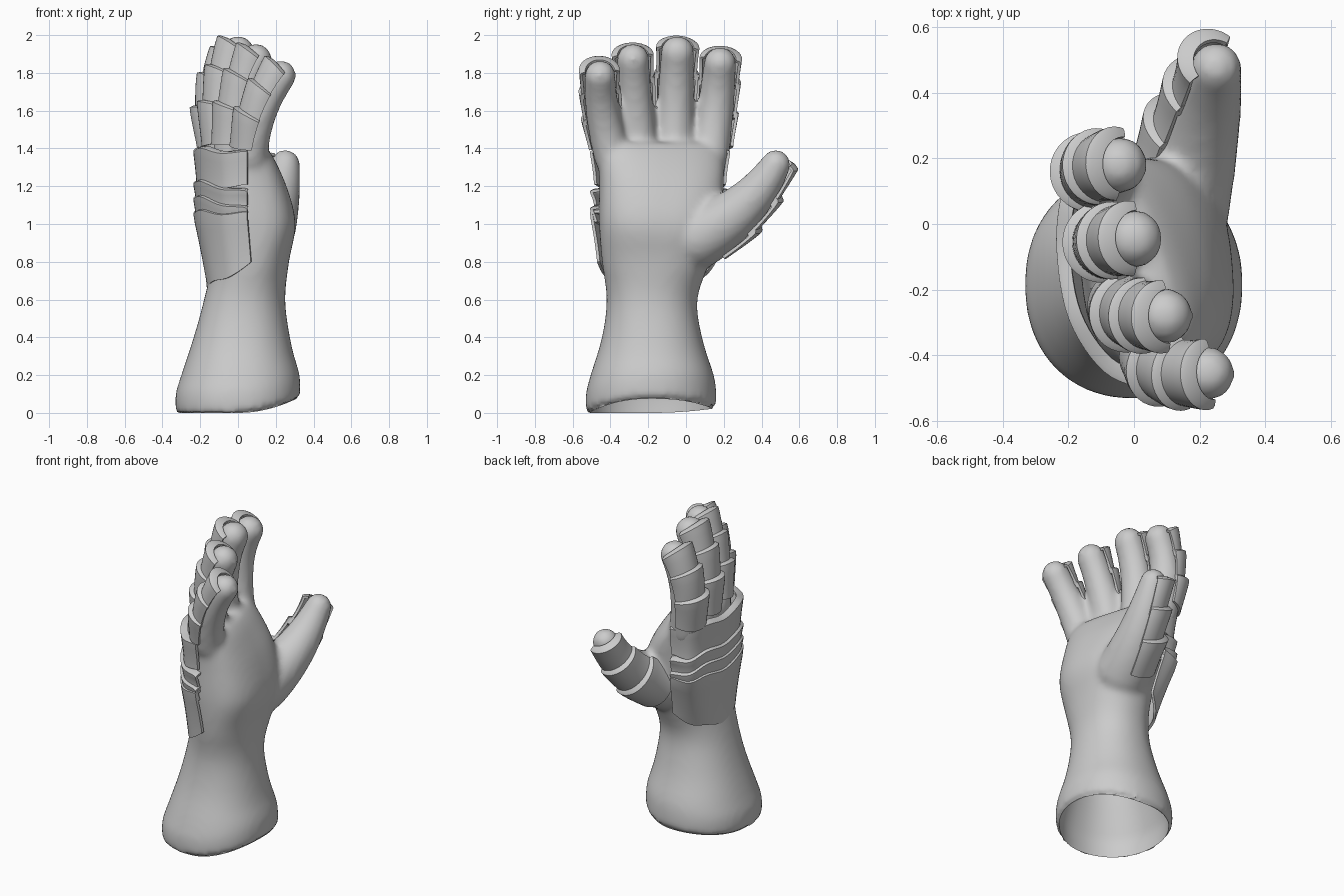
import bpy, bmesh, math
from mathutils import Vector

if "Cube" in bpy.data.objects:
    bpy.data.objects.remove(bpy.data.objects["Cube"])

grey = bpy.data.materials.new("light_grey")
grey.diffuse_color = (0.6, 0.6, 0.6, 1)
grey.use_nodes = True
grey.node_tree.nodes["Principled BSDF"].inputs["Base Color"].default_value = grey.diffuse_color


def spline(pts, s):
    """Smooth curve through tuples of any length, s from 0 to 1."""
    n = len(pts) - 1
    i = min(int(s * n), n - 1)
    t = s * n - i
    a, b, c, d = (pts[max(0, min(n, k))] for k in (i - 1, i, i + 1, i + 2))
    return [0.5 * (2 * q + (r - p) * t + (2 * p - 5 * q + 4 * r - w) * t * t
                   + (3 * q - p - 3 * r + w) * t ** 3)
            for p, q, r, w in zip(a, b, c, d)]


def arc(path, t):
    """Quadratic through three points, continued past the ends."""
    a, b, c = (Vector(p) for p in path)
    return a * (2 * (t - .5) * (t - 1)) - b * (4 * t * (t - 1)) + c * (2 * t * (t - .5))


def section_point(sec, a, scale=1.0):
    """Point at angle a on a superellipse: z, cx, cy, rx, ry, rotation."""
    z, cx, cy, rx, ry, rot = sec
    power = .92 - .14 * min(1, max(0, (z - .7) / .3))
    ca, sa = math.cos(math.radians(rot)), math.sin(math.radians(rot))
    c, s = math.cos(a), math.sin(a)
    px = math.copysign(abs(c) ** power, c) * rx * scale
    py = math.copysign(abs(s) ** power, s) * ry * scale
    x, y = cx + px * ca - py * sa, cy + px * sa + py * ca
    lift = .085 * max(0, x / .33) ** 2 + .025 * max(0, (y + .185) / .345) ** 2
    return Vector((x, y, z + lift * max(0, 1 - z / .3)))


def loft(bm, sections, scale=1.0, steps=36, seg=64, caps=True):
    rings = [[bm.verts.new(section_point(spline(sections, k / steps),
                                         2 * math.pi * j / seg, scale))
              for j in range(seg)] for k in range(steps + 1)]
    for r0, r1 in zip(rings, rings[1:]):
        for j in range(seg):
            k = (j + 1) % seg
            bm.faces.new((r0[j], r0[k], r1[k], r1[j]))
    if caps:
        bm.faces.new(rings[0][::-1])
    bm.faces.new(rings[-1])


def to_object(bm, name):
    bmesh.ops.recalc_face_normals(bm, faces=bm.faces)
    me = bpy.data.meshes.new(name)
    bm.to_mesh(me)
    bm.free()
    ob = bpy.data.objects.new(name, me)
    bpy.context.collection.objects.link(ob)
    me.materials.append(grey)
    return ob


def bake(ob):
    """Apply the modifiers."""
    dg = bpy.context.evaluated_depsgraph_get()
    me = bpy.data.meshes.new_from_object(ob.evaluated_get(dg))
    ob.modifiers.clear()
    ob.data = me
    me.materials.clear()
    me.materials.append(grey)


def sheet(name, f, nu=20, nv=10, thick=0.016):
    """Thin armour plate from a surface function of u (across) and v (along)."""
    bm = bmesh.new()
    g = [[bm.verts.new(f(u / nu, v / nv)) for u in range(nu + 1)] for v in range(nv + 1)]
    for v in range(nv):
        for u in range(nu):
            bm.faces.new((g[v][u], g[v][u + 1], g[v + 1][u + 1], g[v + 1][u]))
    ob = to_object(bm, name)
    m = ob.modifiers.new("thickness", 'SOLIDIFY')
    m.thickness, m.offset = thick, 0
    bake(ob)


def lip(v):
    """Split v into position along the plate and roll-in of its upper edge."""
    return min(1, v / .8), max(0, (v - .8) / .2)


# Forearm cuff, wrist and palm sections
hand = [(0, 0, -.185, .33, .345, 0), (.1, 0, -.185, .33, .345, 0),
        (.2, .01, -.18, .31, .325, 0), (.4, .02, -.18, .255, .265, 0),
        (.6, .035, -.18, .215, .24, 0), (.8, .065, -.16, .205, .285, 0),
        (1.0, .07, -.14, .232, .32, 5), (1.2, .045, -.13, .2, .33, 10),
        (1.36, .005, -.13, .145, .335, 16), (1.43, -.005, -.13, .09, .31, 17)]

# Digits: path, (base, tip) radius, direction of the back of the digit
digits = {
    "little_finger": (((.06, -.39, 1.36), (.115, -.44, 1.59), (.225, -.455, 1.785)),
                      (.1, .084), (-1, -.12, 0)),
    "ring_finger": (((-.03, -.245, 1.36), (.01, -.27, 1.64), (.095, -.28, 1.87)),
                    (.105, .087), (-1, -.08, 0)),
    "middle_finger": (((-.07, -.06, 1.36), (-.07, -.055, 1.66), (.0, -.045, 1.908)),
                      (.105, .09), (-1, 0, 0)),
    "index_finger": (((-.09, .125, 1.36), (-.11, .16, 1.63), (-.045, .18, 1.85)),
                     (.105, .088), (-1, .1, 0)),
    "thumb": (((.125, .06, .93), (.2, .3, 1.09), (.25, .475, 1.315)),
              (.17, .08), (-.8, .5, -.3)),
}


def radius(r, t):
    return r[0] + (r[1] - r[0]) * min(1, max(0, t))


# Glove: palm and digits fused into one smooth skin
ball = bmesh.new()
bmesh.ops.create_icosphere(ball, subdivisions=3, radius=1)
ball.verts.index_update()
ball_verts = [v.co.copy() for v in ball.verts]
ball_faces = [[v.index for v in f.verts] for f in ball.faces]
ball.free()

bm = bmesh.new()
loft(bm, hand)
for path, r, d in digits.values():
    for k in range(17):
        p, rad = arc(path, k / 16), radius(r, k / 16)
        vs = [bm.verts.new(p + co * rad) for co in ball_verts]
        for f in ball_faces:
            bm.faces.new([vs[i] for i in f])
glove = to_object(bm, "glove")
m = glove.modifiers.new("fuse", 'REMESH')
m.mode, m.voxel_size = 'VOXEL', 0.018
m = glove.modifiers.new("soften", 'SMOOTH')
m.factor, m.iterations = 0.5, 12
bake(glove)

# Open the cuff at the bottom and even out the edge of its rim
bm = bmesh.new()
bm.from_mesh(glove.data)
under = []
for f in bm.faces:
    c = f.calc_center_median()
    if c.z < .15 and (c.x / .33) ** 2 + ((c.y + .185) / .345) ** 2 < .93 ** 2:
        under.append(f)
bmesh.ops.delete(bm, geom=under, context='FACES')
for v in bm.verts:
    if v.is_boundary:
        a = math.atan2((v.co.y + .185) / .345, v.co.x / .33)
        v.co = section_point(hand[0], a, .94) + Vector((0, 0, .004))
bm.to_mesh(glove.data)
bm.free()

# Inner wall of the cuff
bm = bmesh.new()
loft(bm, hand[:6], 0.94, steps=16, caps=False)
lining = to_object(bm, "cuff_lining")
lining.data.flip_normals()


# Three overlapping plates along the back of every digit
def digit_plate(name, path, r, back, t0, t1, span):
    def f(u, v):
        a = (u * 2 - 1) * math.radians(span)
        w, roll = lip(v)
        t = t0 + (t1 - t0) * w
        axis = (arc(path, t + .02) - arc(path, t - .02)).normalized()
        d = Vector(back)
        d = (d - axis * d.dot(axis)).normalized()
        side = axis.cross(d)
        top = max(0, math.cos(a))
        rad = radius(r, t) + .006 + (.008 + .026 * top) * w ** 1.5
        rad -= (.02 + .026 * top) * roll ** 2
        along = axis * (.018 * math.cos(a) * (2 * w - 1) + .01 * roll)
        return arc(path, t) + (d * math.cos(a) + side * math.sin(a)) * rad + along
    sheet(name, f)


for name, (path, r, back) in digits.items():
    thumb = name == "thumb"
    spans = [(.14, .44), (.4, .74), (.7, 1.02)] if thumb else \
        [(.12, .42), (.39, .74), (.7, 1.02)]
    for i, (t0, t1) in enumerate(spans):
        digit_plate(f"{name}_plate_{i + 1}", path, r, back, t0, t1, 75 if thumb else 86)

# Wide plates over the back of the hand, following its outline
wrist_line = [(.08, -.46), (-.04, -.42), (-.13, -.31), (-.16, -.15),
              (-.14, .0), (-.08, .08), (.0, .13)]
hand_line = [(.05, -.485), (-.08, -.43), (-.18, -.28), (-.215, -.08),
             (-.2, .08), (-.15, .18), (-.04, .21)]


def hand_plate(name, low, low_dip, high, high_rise):
    def f(u, v):
        w, roll = lip(v)
        hump = math.sin(math.pi * u)
        ripple = .01 * math.cos(6 * math.pi * u)
        z = (low - low_dip * hump) * (1 - w) + (high + high_rise * hump) * w + ripple
        k = min(1, max(0, (z - .68) / .36))
        x0, y0 = spline(wrist_line, u)
        x1, y1 = spline(hand_line, u)
        x, y = x0 + (x1 - x0) * k, y0 + (y1 - y0) * k
        s = .985 + .065 * w ** 1.5 - .13 * roll ** 2
        return (.06 + (x - .06) * s, -.14 + (y + .14) * s, z + .008 * roll)
    sheet(name, f, nu=36)


hand_plate("wrist_plate", .79, .12, 1.05, .01)
hand_plate("lower_hand_plate", 1.0, 0, 1.07, .07)
hand_plate("upper_hand_plate", 1.09, 0, 1.16, .06)
hand_plate("knuckle_plate", 1.2, 0, 1.37, .02)

# Smooth shading with sharp plate edges
bpy.ops.object.select_all(action='SELECT')
bpy.context.view_layer.objects.active = glove
bpy.ops.object.shade_smooth_by_angle(angle=math.radians(45))
